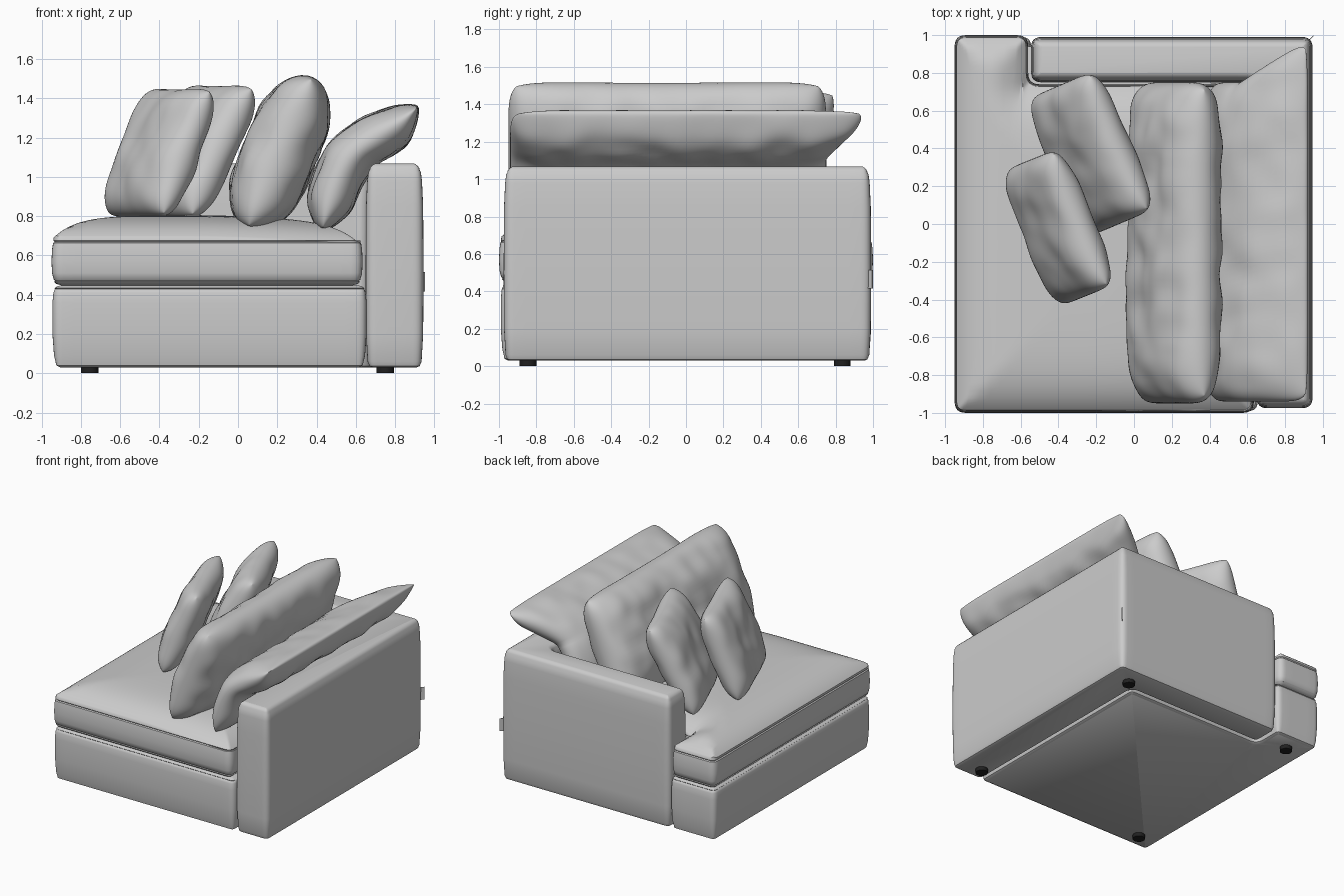
import bpy, bmesh
from math import sin, cos, pi, radians, hypot, exp
from mathutils import Vector, noise

if "Cube" in bpy.data.objects:
    bpy.data.objects.remove(bpy.data.objects["Cube"])


def finish(name, bm, angle=40):
    bmesh.ops.remove_doubles(bm, verts=bm.verts, dist=1e-5)
    bmesh.ops.recalc_face_normals(bm, faces=bm.faces)
    me = bpy.data.meshes.new(name)
    bm.to_mesh(me)
    bm.free()
    ob = bpy.data.objects.new(name, me)
    bpy.context.collection.objects.link(ob)
    bpy.ops.object.select_all(action='DESELECT')
    ob.select_set(True)
    bpy.context.view_layer.objects.active = ob
    bpy.ops.object.shade_smooth_by_angle(angle=radians(angle))
    return ob


def rounded(corners, r, step=0.06):
    """Counter-clockwise outline with rounded corners: list of (point, outward normal)."""
    c = [Vector(p) for p in corners]
    pts, n = [], len(c)
    for i in range(n):
        p, a, b = c[i], c[i - 1], c[(i + 1) % n]
        s, e = p + (a - p).normalized() * r, p + (b - p).normalized() * r
        for k in range(7):
            t = k / 6
            pts.append(s * (1 - t) ** 2 + p * 2 * t * (1 - t) + e * t * t)
        nxt = b + (p - b).normalized() * r
        m = max(1, int((nxt - e).length / step))
        pts += [e.lerp(nxt, k / m) for k in range(1, m)]
    out = []
    for i, p in enumerate(pts):
        t = (pts[(i + 1) % len(pts)] - pts[i - 1]).normalized()
        out.append((p, Vector((t.y, -t.x))))
    return out


def loft(name, corners, r, rows, crown=None, centre=(0, 0)):
    """Stack of inset outlines (inset, z), capped flat or with a padded crown."""
    bm = bmesh.new()
    ol = rounded(corners, r)
    rings = [[bm.verts.new((*(p - n * d), z)) for p, n in ol] for d, z in rows]
    bm.faces.new(rings[0][::-1])
    if crown:
        cx, cy = centre
        last = [v.co.copy() for v in rings[-1]]
        for i in range(1, 32):
            s = 1 - (i / 32) ** 1.6
            ring = []
            for q in last:
                x, y = cx + (q.x - cx) * s, cy + (q.y - cy) * s
                ring.append(bm.verts.new((x, y, crown(x, y))))
            rings.append(ring)
    bm.faces.new(rings[-1])
    for a, b in zip(rings, rings[1:]):
        for i in range(len(a)):
            bm.faces.new((a[i - 1], a[i], b[i], b[i - 1]))
    return finish(name, bm)


def pillow(name, fn, pu, pv, nu=36, nv=48):
    """Two padded sheets meeting in an edge seam; fn(u, v) gives mid point and half thickness."""
    bm = bmesh.new()
    for side in (1, -1):
        g = []
        for i in range(nu + 1):
            u = sin(pi / 2 * (2 * i / nu - 1))
            row = []
            for j in range(nv + 1):
                v = sin(pi / 2 * (2 * j / nv - 1))
                e = (max(0, 1 - abs(u) ** pu) * max(0, 1 - abs(v) ** pv)) ** 0.5
                mid, half = fn(u * (1 - 0.05 * v ** 8), v * (1 - 0.05 * u ** 8))
                wrinkle = 1 + 0.14 * noise.noise(mid * 6 + Vector((0, 0, side * 9)))
                row.append(bm.verts.new(mid + half * (side * e * wrinkle)))
            g.append(row)
        for i in range(nu):
            for j in range(nv):
                bm.faces.new((g[i][j], g[i + 1][j], g[i + 1][j + 1], g[i][j + 1]))
    return finish(name, bm, 60)


def leaning(centre, yaw, lean, w, h, t):
    """Flat pillow plane turned by yaw and leaning back."""
    yaw, lean = radians(yaw), radians(lean)
    a = Vector((sin(yaw), -cos(yaw), 0))
    f = Vector((-cos(yaw), -sin(yaw), 0))
    up = Vector((0, 0, cos(lean))) - f * sin(lean)
    n = f * cos(lean) + Vector((0, 0, sin(lean)))
    c = Vector(centre)

    def fn(u, v):
        sag = 0.012 * (v * v - 1) * max(u, 0)
        return c + up * (u * h / 2 + sag) + a * (v * w / 2), n * (t / 2)
    return fn


def spline(pts, t):
    """Catmull-Rom through 2D points, t in 0..1."""
    m = len(pts) - 1
    i = min(int(t * m), m - 1)
    f = t * m - i
    p0, p1, p2, p3 = (Vector(pts[max(0, min(m, k))]) for k in (i - 1, i, i + 1, i + 2))
    return 0.5 * (2 * p1 + (p2 - p0) * f + (2 * p0 - 5 * p1 + 4 * p2 - p3) * f ** 2
                  + (3 * p1 - p0 - 3 * p2 + p3) * f ** 3)


# Base under the seat, with a step around the arm
loft("base", [(-0.945, -0.99), (0.655, -0.99), (0.655, 0.75), (-0.545, 0.75),
              (-0.545, 0.99), (-0.945, 0.99)], 0.05,
     [(0.04, 0.03), (0.02, 0.04), (0.008, 0.09), (0, 0.2), (0, 0.36), (0.005, 0.41),
      (0.01, 0.424), (0.016, 0.428), (0.011, 0.433), (0.025, 0.443), (0.045, 0.448)])

# Back and arm in one corner piece
loft("back_and_arm", [(0.65, -0.975), (0.945, -0.975), (0.945, 0.99), (-0.545, 0.99),
                      (-0.545, 0.75), (0.65, 0.75)], 0.055,
     [(0.035, 0.03), (0.02, 0.036), (0.01, 0.06), (0.002, 0.2), (0, 0.5), (0.002, 0.85),
      (0.008, 0.98), (0.014, 1.025), (0.02, 1.035), (0.022, 1.045), (0.032, 1.058),
      (0.045, 1.066), (0.055, 1.068)])


# Seat cushion with padded crown and seam grooves
def seat_top(x, y):
    d = min(x + 0.95, 0.635 - x, y + 1, 1 - y,
            hypot(max(-0.56 - x, 0), max(0.74 - y, 0)))
    return 0.68 + 0.125 * (1 - exp(-max(d, 0) / 0.12)) - 0.05 * max(0, x + 0.2) ** 1.5


loft("seat_cushion", [(-0.95, -1), (0.635, -1), (0.635, 0.74), (-0.56, 0.74),
                      (-0.56, 1), (-0.95, 1)], 0.06,
     [(0.05, 0.448), (0.025, 0.455), (0.014, 0.466), (0.02, 0.47), (0.012, 0.476),
      (0.003, 0.51), (0, 0.57), (0.003, 0.63), (0.008, 0.662), (0.016, 0.668), (0.01, 0.675)],
     seat_top, (-0.7, 0))

# Loose pillows
pillow("front_small_pillow", leaning((-0.40, -0.02, 1.125), 22, 22, 0.78, 0.70, 0.24), 4, 5)
pillow("rear_small_pillow", leaning((-0.23, 0.37, 1.13), 23, 27, 0.80, 0.75, 0.25), 4, 5)
pillow("long_pillow", leaning((0.215, -0.10, 1.125), 0, 23, 1.70, 0.85, 0.37), 2.8, 8, 36, 80)

# Back pillow bent over the top of the back
FACE = [(0.37, 0.74), (0.35, 0.90), (0.42, 1.09), (0.49, 1.19), (0.61, 1.285), (0.78, 1.36), (0.90, 1.385)]
REAR = [(0.49, 0.72), (0.58, 0.83), (0.635, 0.97), (0.70, 1.06), (0.80, 1.12), (0.89, 1.21), (0.935, 1.33)]


def bent(u, v):
    t = (u + 1) / 2
    a, b = spline(FACE, t), spline(REAR, t)
    m, h = (a + b) / 2, (a - b) / 2
    y1 = 0.75 + 0.22 * min(1, max(0, (m.x - 0.58) / 0.33))
    y = -0.94 + (y1 + 0.94) * (v + 1) / 2
    return Vector((m.x, y, m.y)), Vector((h.x, 0, h.y))


pillow("bent_back_pillow", bent, 6, 8, 44, 80)

# Feet
black = bpy.data.materials.new("black")
black.diffuse_color = (0.015, 0.015, 0.015, 1)
black.use_nodes = True
black.node_tree.nodes["Principled BSDF"].inputs["Base Color"].default_value = black.diffuse_color
for x in (-0.755, 0.75):
    for y in (-0.845, 0.835):
        bm = bmesh.new()
        bmesh.ops.create_cone(bm, cap_ends=True, segments=24, radius1=0.045, radius2=0.045, depth=0.04)
        bmesh.ops.translate(bm, verts=bm.verts, vec=(x, y, 0.02))
        finish("foot", bm).data.materials.append(black)

# Fabric tab on the rear corner
bpy.ops.mesh.primitive_cube_add(size=1, location=(0.926, 0.972, 0.465), rotation=(0, 0, pi / 4))
tab = bpy.context.object
tab.name = "fabric_tab"
tab.scale = (0.07, 0.005, 0.10)
